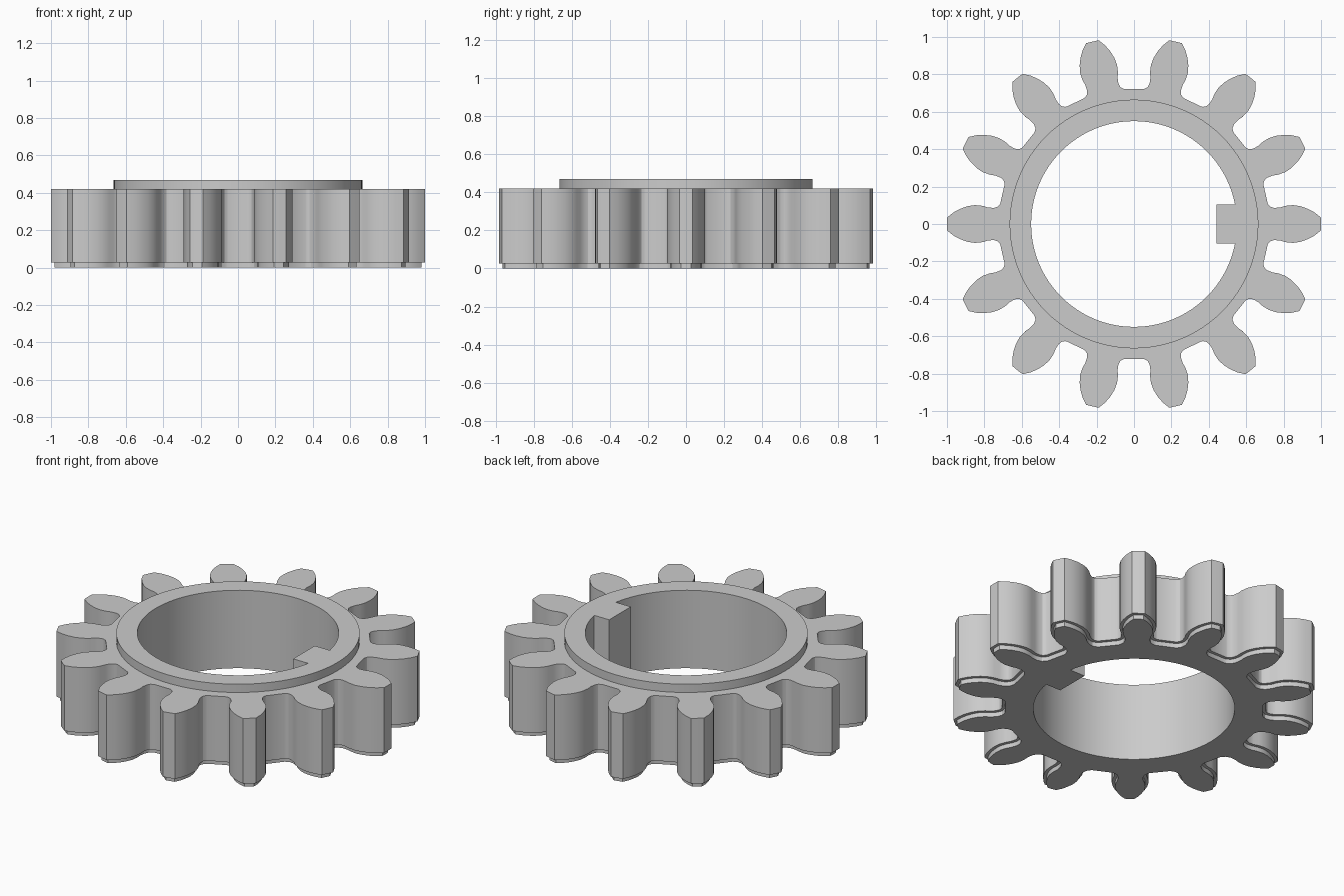
import bpy, bmesh
from math import pi, sin, cos, asin, radians
from mathutils import Vector, Matrix

cube = bpy.data.objects.get("Cube")
if cube:
    bpy.data.objects.remove(cube)

TEETH = 14
BASE, STEP, FACE, TOP = 0.0, 0.027, 0.42, 0.47    # heights
BORE, COLLAR, INSET = 0.55, 0.665, 0.018          # radii and bottom step
KEY_X, KEY_HALF = 0.44, 0.103

# Half of one tooth: (distance along tooth, half width), root to tip
FLANK = [(0.715, 0.11), (0.72, 0.102), (0.73, 0.092), (0.75, 0.086),
         (0.78, 0.088), (0.81, 0.097), (0.85, 0.101), (0.89, 0.095),
         (0.93, 0.081), (0.965, 0.062), (0.9993, 0.035)]


def gear_outline():
    tooth = [Vector((a, -w)) for a, w in FLANK]
    tooth += [Vector((1, 0))]
    tooth += [Vector((a, w)) for a, w in reversed(FLANK)]
    return [Matrix.Rotation(2 * pi * i / TEETH, 2) @ p
            for i in range(TEETH) for p in tooth]


def shrink(points, d):
    """Offset a counter-clockwise outline inwards with mitred corners."""
    result = []
    for i, p in enumerate(points):
        e1 = (p - points[i - 1]).normalized()
        e2 = (points[(i + 1) % len(points)] - p).normalized()
        n1, n2 = Vector((-e1.y, e1.x)), Vector((-e2.y, e2.x))
        result.append(p + (n1 + n2) * d / (1 + n1.dot(n2)))
    return result


def circle(r, n=96):
    return [Vector((r * cos(2 * pi * i / n), r * sin(2 * pi * i / n)))
            for i in range(n)]


def bore_outline(n=90):
    """Bore circle interrupted by the square key on the +x side."""
    start = asin(KEY_HALF / BORE)
    span = 2 * pi - 2 * start
    arc = [Vector((BORE * cos(start + span * i / n),
                   BORE * sin(start + span * i / n))) for i in range(n + 1)]
    return arc + [Vector((KEY_X, -KEY_HALF)), Vector((KEY_X, KEY_HALF))]


bm = bmesh.new()


def ring(points, z):
    return [bm.verts.new((p.x, p.y, z)) for p in points]


def wall(lower, upper):
    n = len(lower)
    for i in range(n):
        j = (i + 1) % n
        bm.faces.new((lower[i], lower[j], upper[j], upper[i]))


def cap(outer, inner, normal):
    edges = [bm.edges.get((loop[i - 1], loop[i]))
             for loop in (outer, inner) for i in range(len(loop))]
    bmesh.ops.triangle_fill(bm, edges=edges, use_beauty=True, normal=normal)


# Cross-section rings
outer, collar, bore = gear_outline(), circle(COLLAR), bore_outline()
inset = shrink(outer, INSET)
step_low, step_high = ring(inset, BASE), ring(inset, STEP)
teeth_low, teeth_high = ring(outer, STEP), ring(outer, FACE)
collar_low, collar_high = ring(collar, FACE), ring(collar, TOP)
bore_low, bore_high = ring(bore, BASE), ring(bore, TOP)

# Bottom step, ledge, teeth, collar and keyed bore walls
wall(step_low, step_high)
wall(step_high, teeth_low)
wall(teeth_low, teeth_high)
wall(collar_low, collar_high)
wall(bore_high, bore_low)

# Flat annular faces
up = Vector((0, 0, 1))
cap(teeth_high, collar_low, up)
cap(collar_high, bore_high, up)
cap(step_low, bore_low, -up)
bmesh.ops.recalc_face_normals(bm, faces=bm.faces)

mesh = bpy.data.meshes.new("gear_wheel")
bm.to_mesh(mesh)
bm.free()
gear = bpy.data.objects.new("gear_wheel", mesh)
bpy.context.collection.objects.link(gear)

# Plain grey metal
grey = bpy.data.materials.new("grey_metal")
grey.use_nodes = True
colour = (0.6, 0.6, 0.6, 1)
grey.diffuse_color = colour
grey.node_tree.nodes["Principled BSDF"].inputs["Base Color"].default_value = colour
mesh.materials.append(grey)

bpy.ops.object.select_all(action="DESELECT")
gear.select_set(True)
bpy.context.view_layer.objects.active = gear
bpy.ops.object.shade_smooth_by_angle(angle=radians(28))
